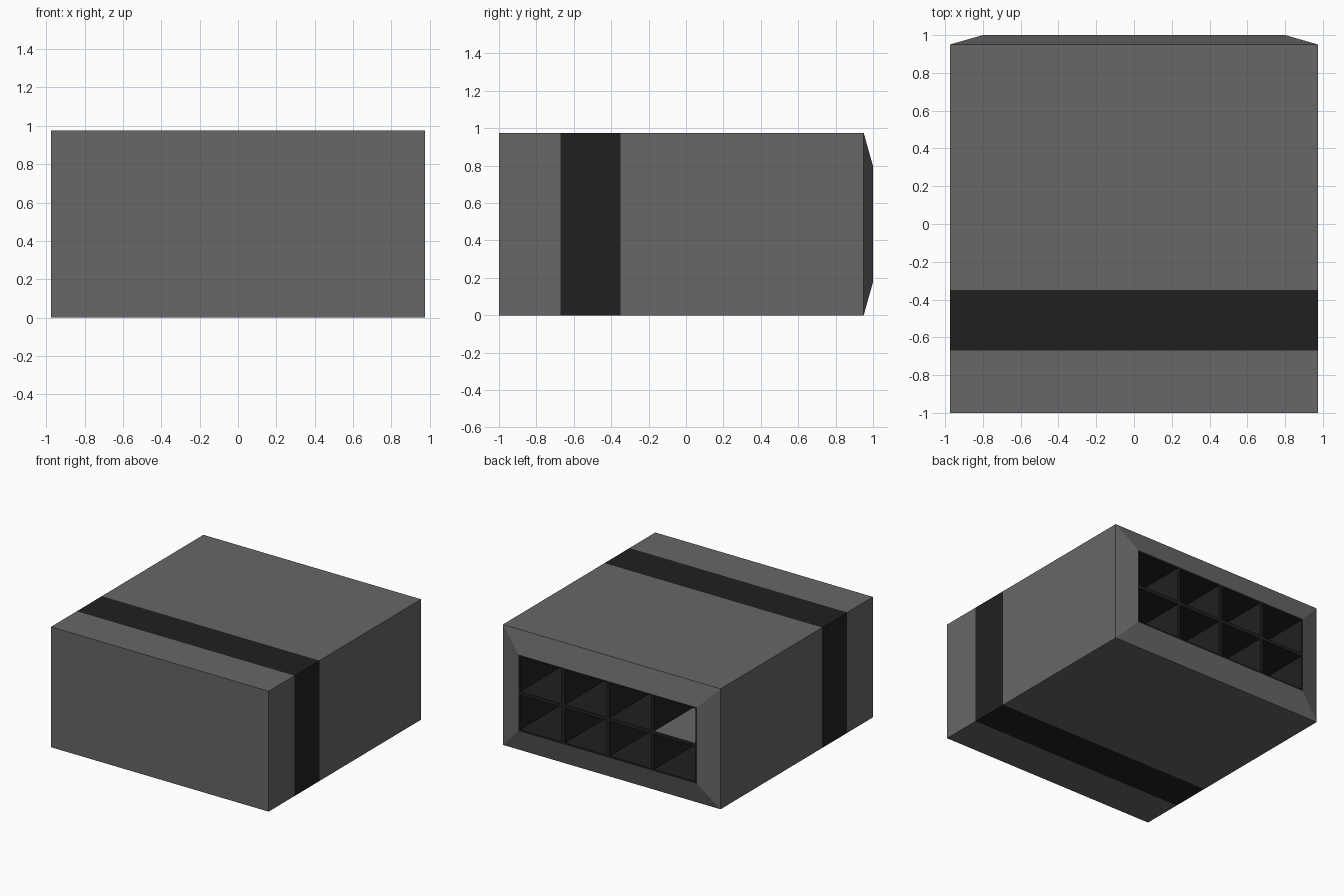
import bpy, bmesh
from mathutils import Matrix

if "Cube" in bpy.data.objects:
    bpy.data.objects.remove(bpy.data.objects["Cube"])


def material(name, colour):
    m = bpy.data.materials.new(name)
    m.diffuse_color = (*colour, 1)
    m.use_nodes = True
    m.node_tree.nodes["Principled BSDF"].inputs["Base Color"].default_value = m.diffuse_color
    return m


GREY = material("grey_paint", (0.14, 0.135, 0.138))
DARK = material("dark_paint", (0.0145, 0.0145, 0.0145))


def make_object(name, bm):
    mesh = bpy.data.meshes.new(name)
    bm.to_mesh(mesh)
    bm.free()
    mesh.materials.append(GREY)
    mesh.materials.append(DARK)
    obj = bpy.data.objects.new(name, mesh)
    bpy.context.collection.objects.link(obj)
    return obj


# Casing: rectangular rings lofted along y, with a dark band and a sloped rim
# Each ring: y, half width, bottom, top
rings = [(-1, 0.975, 0, 0.975), (-0.67, 0.975, 0, 0.975), (-0.35, 0.975, 0, 0.975),
         (0.95, 0.975, 0, 0.975), (1, 0.8, 0.178, 0.797)]
bm = bmesh.new()
loops = [[bm.verts.new(p) for p in ((-w, y, b), (w, y, b), (w, y, t), (-w, y, t))]
         for y, w, b, t in rings]
bm.faces.new(loops[0])
for i, (a, b) in enumerate(zip(loops, loops[1:])):
    for k in range(4):
        n = (k + 1) % 4
        face = bm.faces.new((a[n], a[k], b[k], b[n]))
        face.material_index = 1 if i == 1 else 0
make_object("casing", bm)

# Launch cells: 4 x 2 grid in the mouth, each cell inset and sunk deep inside
bm = bmesh.new()
bmesh.ops.create_grid(bm, x_segments=4, y_segments=2, size=1)
place = (Matrix.Translation((0, 1, 0.4875))
         @ Matrix.Rotation(-1.5707963, 4, 'X')
         @ Matrix.Diagonal((0.8, 0.3095, 1, 1)))
bmesh.ops.transform(bm, matrix=place, verts=bm.verts)
cells = bm.faces[:]
bmesh.ops.inset_individual(bm, faces=cells, thickness=0.02)
ends = bmesh.ops.extrude_discrete_faces(bm, faces=cells)["faces"]
bmesh.ops.translate(bm, vec=(0, -1.5, 0), verts=list({v for f in ends for v in f.verts}))
bm.normal_update()
for f in bm.faces:
    c = f.calc_center_median()
    # One upper corner cell has a grey floor
    grey_floor = f.normal.z > 0.5 and c.x < -0.4 and c.z > 0.4
    f.material_index = 0 if grey_floor else 1
make_object("launch_cells", bm)
